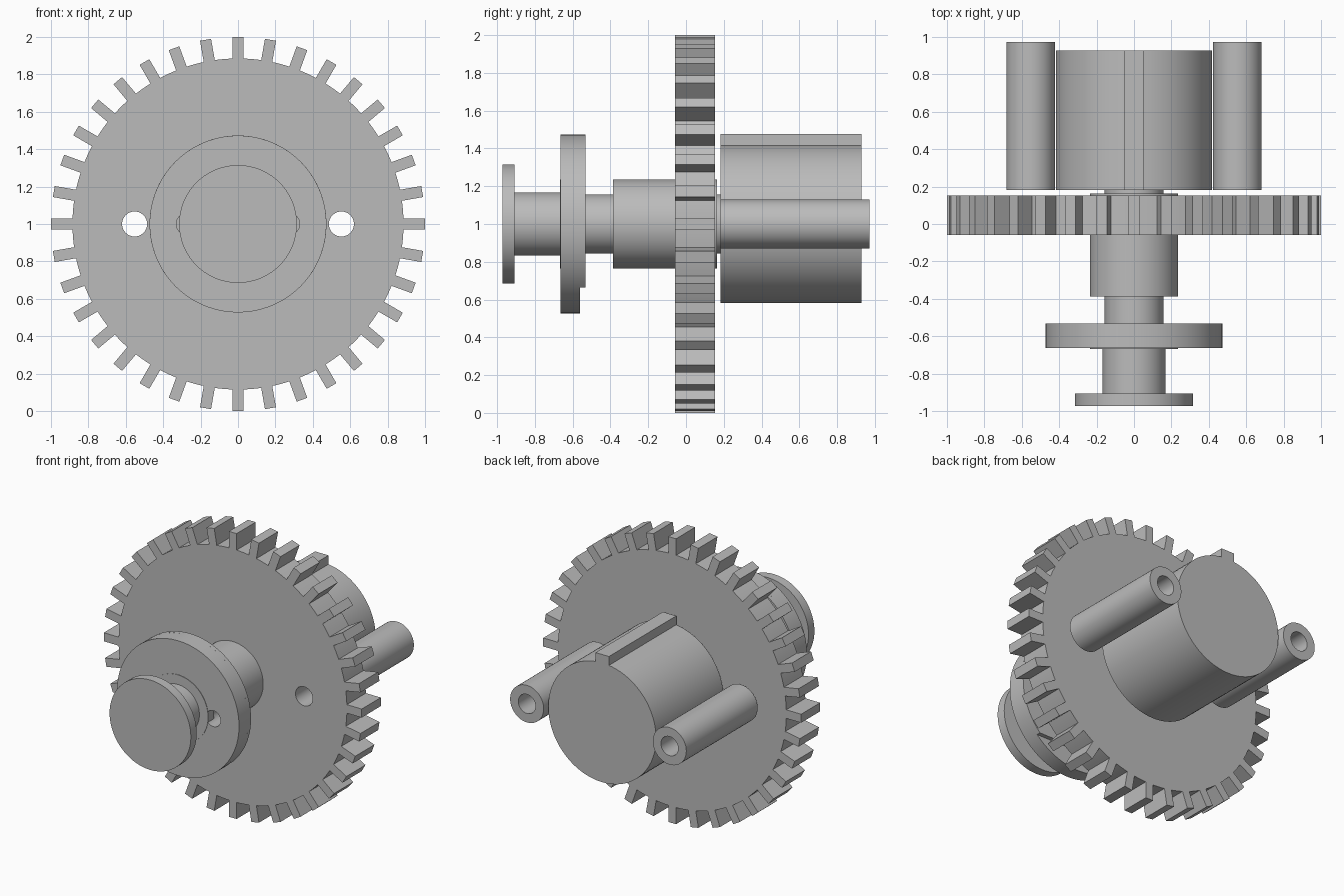
import bpy
import bmesh
from math import sin, cos, asin, sqrt, tau, radians
from mathutils import Matrix, Vector

cube = bpy.data.objects.get("Cube")
if cube:
    bpy.data.objects.remove(cube)

grey = bpy.data.materials.new("plain grey")
grey.use_nodes = True
colour = (0.5, 0.5, 0.5, 1)
grey.diffuse_color = colour
grey.node_tree.nodes["Principled BSDF"].inputs["Base Color"].default_value = colour

AXIS_Z = 1.0     # height of the main axis
PIN_X = 0.553    # offset of the pins and gear holes
BORE = 0.067


def arc(r, start=0.0, end=tau, n=72, cx=0.0):
    """Points measured clockwise from the top, end point left out."""
    return [(cx + r * sin(start + (end - start) * i / n),
             r * cos(start + (end - start) * i / n)) for i in range(n)]


def extrude(name, outline, y0, y1, holes=(), x=0.0):
    """Fill an outline in the XZ plane, less its holes, and extrude along y."""
    bm = bmesh.new()
    edges = []
    for loop in (outline, *holes):
        verts = [bm.verts.new((x + px, y0, AXIS_Z + pz)) for px, pz in loop]
        edges += [bm.edges.new((verts[i - 1], verts[i])) for i in range(len(verts))]
    bmesh.ops.triangle_fill(bm, edges=edges, use_beauty=True)
    result = bmesh.ops.extrude_face_region(bm, geom=bm.faces[:], use_keep_orig=True)
    moved = [g for g in result["geom"] if isinstance(g, bmesh.types.BMVert)]
    bmesh.ops.translate(bm, verts=moved, vec=(0, y1 - y0, 0))
    bmesh.ops.recalc_face_normals(bm, faces=bm.faces[:])
    mesh = bpy.data.meshes.new(name)
    bm.to_mesh(mesh)
    bm.free()
    mesh.materials.append(grey)
    ob = bpy.data.objects.new(name, mesh)
    bpy.context.collection.objects.link(ob)
    bpy.ops.object.select_all(action='DESELECT')
    ob.select_set(True)
    bpy.context.view_layer.objects.active = ob
    bpy.ops.object.shade_smooth_by_angle(angle=radians(30))
    return ob


def gear_outline(teeth=36, root=0.885, tip=1.0, half=0.03):
    """Straight-sided teeth standing on a round rim."""
    points = []
    pitch = tau / teeth
    edge = asin(half / root)
    for i in range(teeth):
        turn = Matrix.Rotation(-i * pitch, 2)
        points += [tuple(turn @ Vector((s * half, tip))) for s in (-1, 1)]
        a = i * pitch
        points += arc(root, a + edge, a + pitch - edge, 4)
        end = a + pitch - edge
        points.append((root * sin(end), root * cos(end)))
    return points


# Toothed wheel with two through holes
extrude("gear_wheel", gear_outline(), -0.058, 0.153,
        [arc(BORE, n=32, cx=s * PIN_X) for s in (-1, 1)])

# Round parts along the shaft
for name, radius, y0, y1 in (
        ("front_cap", 0.315, -0.972, -0.907),
        ("front_neck", 0.168, -0.907, -0.66),
        ("flange_boss", 0.235, -0.667, -0.6),
        ("rear_neck", 0.157, -0.535, -0.387),
        ("front_hub", 0.236, -0.387, -0.058),
        ("rear_hub", 0.236, 0.153, 0.163),
        ("spindle", 0.157, 0.163, 0.182)):
    extrude(name, arc(radius), y0, y1)

# Drilled flange, its back layer cut flat at the bottom
R = 0.473
flange_holes = [arc(0.056, n=32, cx=s * 0.274) for s in (-1, 1)]
extrude("flange_front", arc(R), -0.664, -0.56, flange_holes)
chord = 0.335
side = asin(sqrt(R * R - chord * chord) / R)
cut_disc = arc(R, side - tau / 2, tau / 2 - side, 64)
cut_disc.append((sqrt(R * R - chord * chord), -chord))
extrude("flange_back", cut_disc, -0.56, -0.531, flange_holes)

# Large drum with a key along its top
drum_r, key = 0.418, 0.052
lip = asin(key / drum_r)
drum = [(-key, 0.477), (key, 0.477)] + arc(drum_r, lip, tau - lip, 80)
drum.append((-key, drum_r * cos(lip)))
extrude("keyed_drum", drum, 0.182, 0.928)

# Hollow pins beside the drum
for side_name, s in (("left", 1), ("right", -1)):
    extrude(side_name + "_hollow_pin", arc(0.13, n=48), 0.182, 0.972,
            [arc(BORE, n=32)], x=s * PIN_X)
